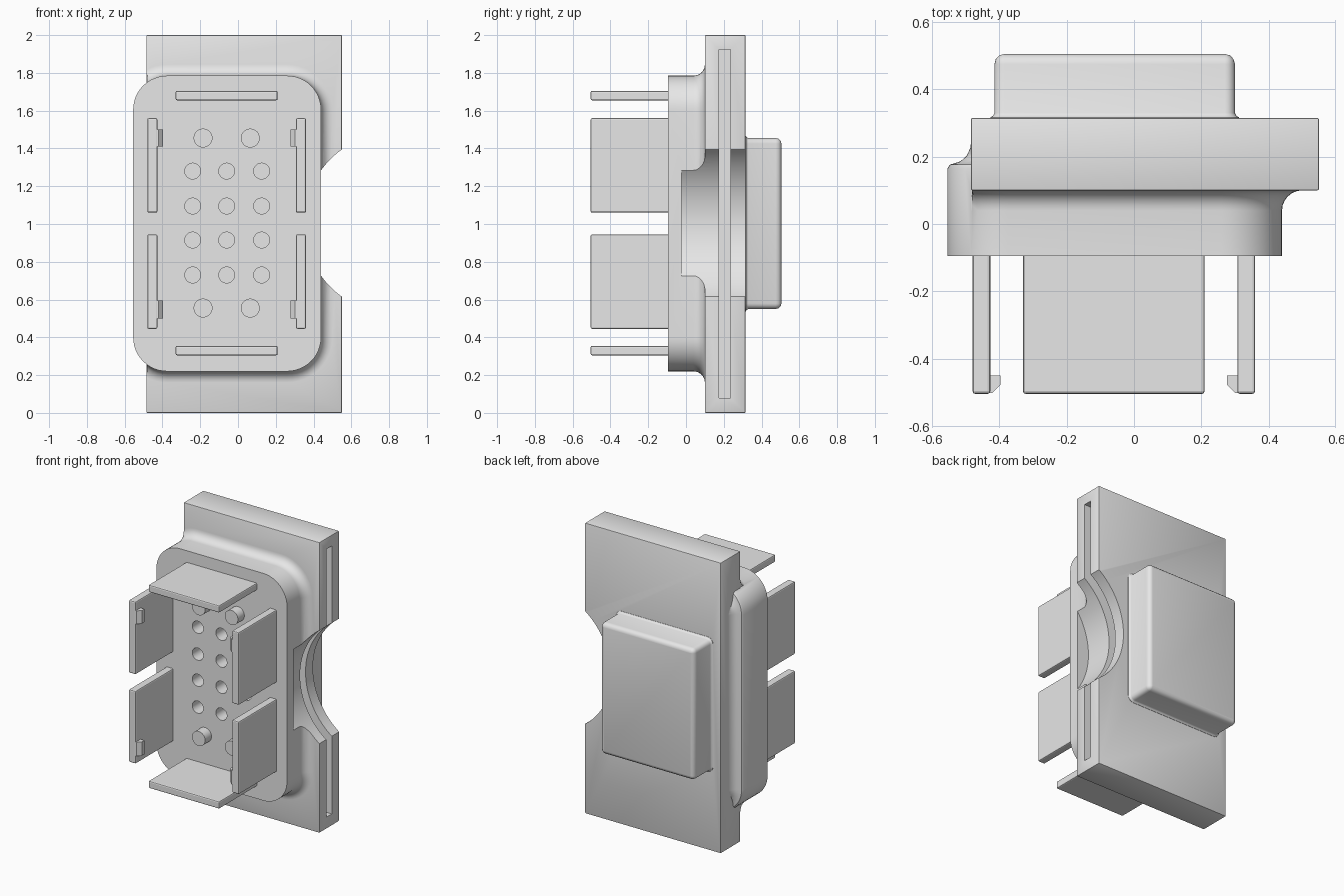
import bpy, bmesh, math
from mathutils import Matrix, Vector

if "Cube" in bpy.data.objects:
    bpy.data.objects.remove(bpy.data.objects["Cube"], do_unlink=True)

grey = bpy.data.materials.new("light grey plastic")
grey.use_nodes = True
grey.diffuse_color = (0.8, 0.8, 0.8, 1)
grey.node_tree.nodes["Principled BSDF"].inputs["Base Color"].default_value = (0.8, 0.8, 0.8, 1)


def finish(bm, name):
    bmesh.ops.recalc_face_normals(bm, faces=bm.faces)
    mesh = bpy.data.meshes.new(name)
    bm.to_mesh(mesh)
    bm.free()
    mesh.materials.append(grey)
    ob = bpy.data.objects.new(name, mesh)
    bpy.context.collection.objects.link(ob)
    return ob


def box(name, x, y, z, bevel=0.0):
    """Box from (min, max) ranges, with optionally softened edges."""
    bm = bmesh.new()
    bmesh.ops.create_cube(bm, size=1)
    for v in bm.verts:
        v.co = Vector([(r[0] + r[1]) / 2 + c * (r[1] - r[0]) for c, r in zip(v.co, (x, y, z))])
    if bevel:
        bmesh.ops.bevel(bm, geom=bm.edges[:], offset=bevel, segments=2, profile=0.5, affect='EDGES')
    return finish(bm, name)


def cylinders(name, spots, radius, y, segments=32):
    """Cylinders along y, one at each (x, z) spot, in a single mesh."""
    bm = bmesh.new()
    for px, pz in spots:
        place = Matrix.Translation((px, sum(y) / 2, pz)) @ Matrix.Rotation(math.pi / 2, 4, 'X')
        bmesh.ops.create_cone(bm, cap_ends=True, segments=segments, radius1=radius,
                              radius2=radius, depth=y[1] - y[0], matrix=place)
    return finish(bm, name)


def loft(name, x, z, radius, profile, min_x=-9, steps=12):
    """Rounded rectangle swept along y through (y, outset) profile steps."""
    bm = bmesh.new()
    rings = []
    for y, out in profile:
        ring = []
        corners = ((x[1], z[1], -1, -1), (x[0], z[1], 1, -1), (x[0], z[0], 1, 1), (x[1], z[0], -1, 1))
        for q, (cx, cz, sx, sz) in enumerate(corners):
            for i in range(steps + 1):
                a = (q + i / steps) * math.pi / 2
                r = radius + out
                px = cx + sx * radius + r * math.cos(a)
                pz = cz + sz * radius + r * math.sin(a)
                ring.append(bm.verts.new((max(px, min_x), y, pz)))
        rings.append(ring)
    n = len(rings[0])
    for a, b in zip(rings, rings[1:]):
        for i in range(n):
            j = (i + 1) % n
            bm.faces.new((a[i], a[j], b[j], b[i]))
    bm.faces.new(rings[0])
    bm.faces.new(rings[-1])
    bmesh.ops.remove_doubles(bm, verts=bm.verts, dist=0.00001)
    return finish(bm, name)


def smooth(ob):
    bpy.ops.object.select_all(action='DESELECT')
    ob.select_set(True)
    bpy.context.view_layer.objects.active = ob
    bpy.ops.object.shade_smooth_by_angle(angle=math.radians(35))


def combine(ob, tool, operation):
    tool.hide_render = True
    mod = ob.modifiers.new("combine", 'BOOLEAN')
    mod.operation, mod.solver, mod.object = operation, 'EXACT', tool
    bpy.ops.object.select_all(action='DESELECT')
    ob.select_set(True)
    bpy.context.view_layer.objects.active = ob
    bpy.ops.object.modifier_apply(modifier=mod.name)
    bpy.data.objects.remove(tool, do_unlink=True)


# Main plate, front housing with its flared root, and rear block
body = box("connector_body", (-0.485, 0.55), (0.10, 0.315), (0, 2), 0.005)
house_x, house_z = (-0.555, 0.44), (0.22, 1.785)
housing = loft("housing", house_x, house_z, 0.18,
               [(-0.095, 0), (0.165, 0), (0.177, -0.008), (0.18, -0.02), (0.187, -0.04),
                (0.202, -0.057), (0.225, -0.068), (0.25, -0.072)])
flare_steps = [math.radians(15 * i) for i in range(7)]
flare = loft("flare", house_x, house_z, 0.18,
             [(0.0, -0.01)] + [(0.04 + 0.06 * math.sin(a), 0.06 * (1 - math.cos(a))) for a in flare_steps]
             + [(0.12, 0.06)], min_x=-0.482)
rear = loft("rear_block", (-0.415, 0.30), (0.55, 1.455), 0.03,
            [(0.29, 0.012), (0.317, 0.012), (0.322, 0.004), (0.33, 0), (0.475, 0),
             (0.49, -0.004), (0.501, -0.014), (0.505, -0.028)], steps=5)
for part in (housing, flare, rear):
    combine(body, part, 'UNION')

# Finger notch, card slot and contact holes
combine(body, cylinders("notch_cutter", [(0.83, 1.005)], 0.48, (-0.025, 0.4), 96), 'DIFFERENCE')
combine(body, box("slot_cutter", (-0.40, 0.7), (0.175, 0.235), (0.08, 1.925)), 'DIFFERENCE')
holes = [(px, pz) for px in (-0.24, -0.06, 0.125) for pz in (0.73, 0.915, 1.095, 1.28)]
combine(body, cylinders("hole_cutter", holes, 0.042, (-0.2, 0.05)), 'DIFFERENCE')
smooth(body)

# Locating pegs
pegs = [(px, pz) for px in (-0.185, 0.065) for pz in (0.555, 1.455)]
smooth(cylinders("locating_pegs", pegs, 0.05, (-0.165, -0.08)))

# Top and bottom guide tabs
reach = (-0.505, -0.08)
box("top_tab", (-0.33, 0.21), reach, (1.655, 1.705), 0.008)
box("bottom_tab", (-0.33, 0.21), reach, (0.305, 0.355), 0.008)

# Side tabs with inward snap hooks, mirrored about the housing centre
centre = -0.06
for side, word in ((-1, "right"), (1, "left")):
    for level, z, hook_z in (("upper", (1.06, 1.56), (1.41, 1.50)), ("lower", (0.445, 0.945), (0.50, 0.595))):
        xs = sorted((centre + side * 0.42, centre + side * 0.367))
        box(f"{word}_{level}_tab", xs, reach, z, 0.008)
        bm = bmesh.new()
        outline = ((0.375, -0.45), (0.337, -0.45), (0.337, -0.478), (0.362, -0.503), (0.375, -0.503))
        face = bm.faces.new([bm.verts.new((centre + side * d, y, hook_z[0])) for d, y in outline])
        top = bmesh.ops.extrude_face_region(bm, geom=[face])["geom"]
        bmesh.ops.translate(bm, vec=(0, 0, hook_z[1] - hook_z[0]),
                            verts=[g for g in top if isinstance(g, bmesh.types.BMVert)])
        finish(bm, f"{word}_{level}_hook")
